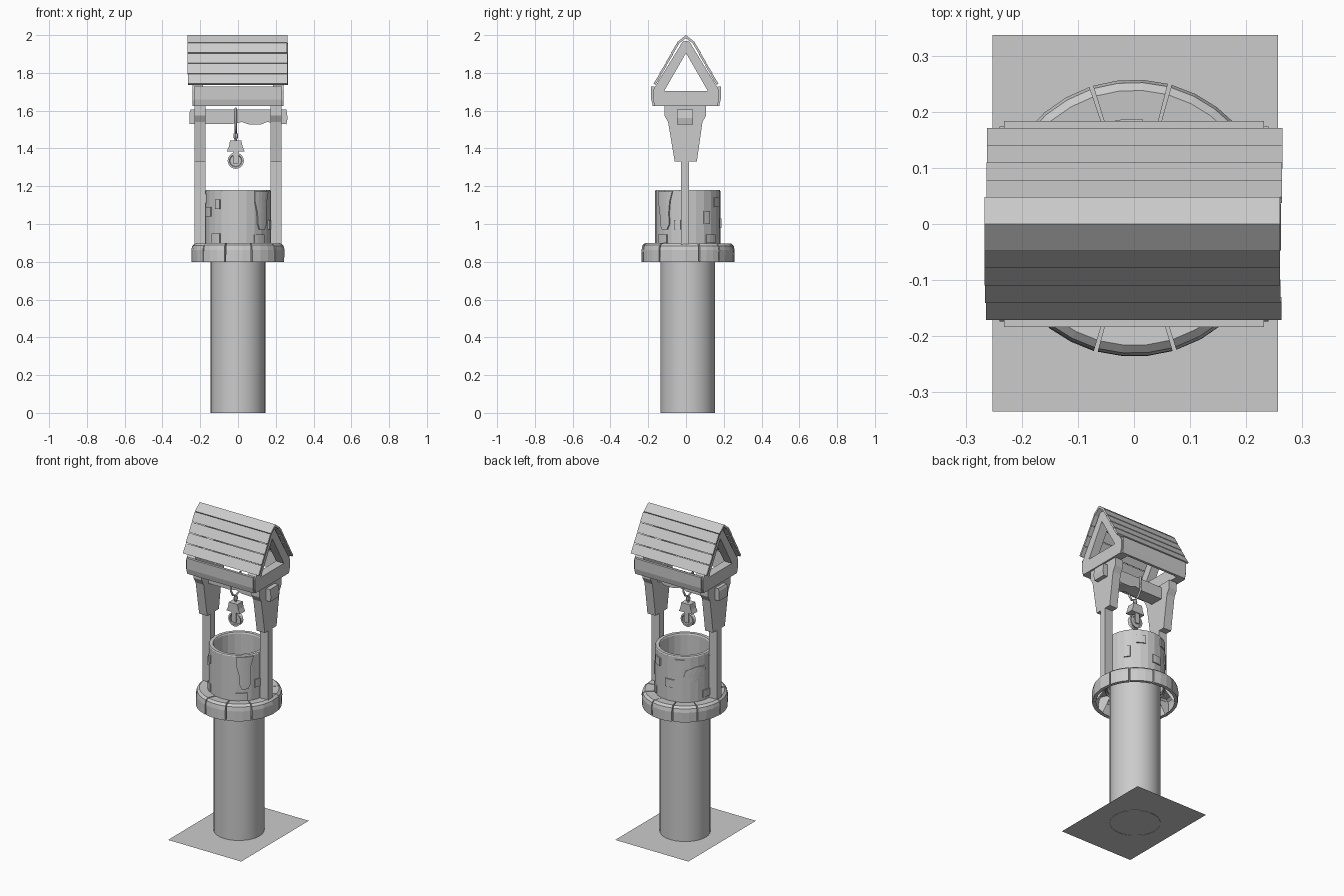
import bpy, bmesh, math, random
from mathutils import Vector

if "Cube" in bpy.data.objects:
    bpy.data.objects.remove(bpy.data.objects["Cube"])

random.seed(4)
CY = 0.009  # the masonry sits slightly behind centre


def finish(name, bm, smooth=False):
    bmesh.ops.recalc_face_normals(bm, faces=bm.faces)
    me = bpy.data.meshes.new(name)
    bm.to_mesh(me)
    bm.free()
    ob = bpy.data.objects.new(name, me)
    bpy.context.collection.objects.link(ob)
    if smooth:
        bpy.ops.object.select_all(action='DESELECT')
        ob.select_set(True)
        bpy.context.view_layer.objects.active = ob
        bpy.ops.object.shade_smooth_by_angle(angle=math.radians(35))
    return ob


def prism(name, pts, axis, lo, hi):
    """Extrude a 2D outline along x (pts = y,z) or y (pts = x,z)."""
    bm = bmesh.new()

    def put(p, d):
        return bm.verts.new((d, p[0], p[1]) if axis == 'x' else (p[0], d, p[1]))
    a = [put(p, lo) for p in pts]
    b = [put(p, hi) for p in pts]
    bm.faces.new(a)
    bm.faces.new(b)
    n = len(pts)
    for i in range(n):
        j = (i + 1) % n
        bm.faces.new((a[i], a[j], b[j], b[i]))
    return finish(name, bm)


def box(name, x0, x1, y0, y1, z0, z1):
    return prism(name, [(x0, z0), (x1, z0), (x1, z1), (x0, z1)], 'y', y0, y1)


def lathe(name, profile, n, cy=CY, a0=0, a1=360, smooth=False):
    """Turn an (r, z) profile round z; partial turns get capped ends."""
    bm = bmesh.new()
    full = a1 - a0 >= 360
    rings = []
    for i in range(n if full else n + 1):
        a = math.radians(a0 + (a1 - a0) * i / n)
        rings.append([bm.verts.new((r * math.cos(a), cy + r * math.sin(a), z)) for r, z in profile])
    for i in range(n):
        p, q = rings[i], rings[(i + 1) % len(rings)]
        for k in range(len(profile) - 1):
            bm.faces.new((p[k], q[k], q[k + 1], p[k + 1]))
    if not full:
        bm.faces.new(rings[0])
        bm.faces.new(rings[-1])
    return finish(name, bm, smooth)


def patch(name, rows, r=0.179, cols=4):
    """Raised curved stone on the wall; rows = (z, start angle, end angle)."""
    bm = bmesh.new()
    grid = []
    for z, a0, a1 in rows:
        row = []
        for c in range(cols + 1):
            a = math.radians(a0 + (a1 - a0) * c / cols)
            row.append(bm.verts.new((r * math.cos(a), CY + r * math.sin(a), z)))
        grid.append(row)
    for p, q in zip(grid, grid[1:]):
        for c in range(cols):
            bm.faces.new((p[c], p[c + 1], q[c + 1], q[c]))
    edge = [e for e in bm.edges if e.is_boundary]
    ext = bmesh.ops.extrude_edge_only(bm, edges=edge)
    for v in ext['geom']:
        if isinstance(v, bmesh.types.BMVert):
            d = Vector((v.co.x, v.co.y - CY, 0)).normalized()
            v.co -= d * 0.01
    return finish(name, bm)


# Ground sheet and shaft
bm = bmesh.new()
bm.faces.new([bm.verts.new(p) for p in
              ((-.253, -.335, .002), (.257, -.335, .002), (.257, .338, .002), (-.253, .338, .002))])
finish("ground_sheet", bm)
lathe("shaft", [(.145, 0), (.145, .88)], 32, smooth=True)

# Well wall with open top
lathe("well_wall", [(.145, .88), (.145, 1.172), (.149, 1.18), (.169, 1.18), (.173, 1.174), (.173, .88)], 24)

# Raised stones on the wall
patch("large_wall_stone", [(.97, -50, -38), (1.0, -54, -33), (1.06, -55, -34),
                           (1.12, -60, -32), (1.172, -60, -27)], .181)
patch("back_wall_stone", [(1.02, 128, 146), (1.05, 122, 158), (1.09, 126, 166), (1.11, 146, 164)], .178)
for a, z, w, h in ((205, 1.04, 20, .05), (228, .90, 18, .05), (232, 1.08, 10, .05), (-50, .90, 22, .045),
                   (-18, .97, 12, .05), (45, .90, 22, .045), (62, 1.09, 18, .05), (35, 1.0, 12, .07),
                   (95, .98, 20, .05), (115, 1.11, 18, .05), (170, .91, 20, .045), (185, 1.11, 16, .05)):
    patch("wall_brick", [(z, a - w / 2, a + w / 2), (z + h, a - w / 2, a + w / 2)], cols=3)

# Ring of ledge stones, open underneath
cuts = [14, 42, 75, 108, 142, 180, 222, 254, 287, 322, 374]
for a0, a1 in zip(cuts, cuts[1:]):
    d = random.uniform(-.003, .003)
    lathe("ledge_stone", [(.165, .893 + d), (.228, .898 + d), (.242, .886 + d), (.247, .862),
                          (.246 + d, .80), (.224, .80)], 3, .011, a0 + .8, a1 - .8)

# Posts, brackets and gable frames on both ends
for s in (-1, 1):
    lo, hi = sorted((s * .173, s * .229))
    box("post", lo, hi, -.026, .016, .88, 1.40)
    prism("post_bracket", [(-.06, 1.33), (.057, 1.33), (.087, 1.54), (.107, 1.575), (.107, 1.625),
                           (-.115, 1.625), (-.115, 1.575), (-.095, 1.54)], 'x', lo, hi)
    lo, hi = sorted((s * .185, s * .24))
    prism("gable_tie", [(-.165, 1.625), (.165, 1.625), (.174, 1.655), (.174, 1.71), (.115, 1.705),
                        (-.115, 1.705), (-.174, 1.71), (-.174, 1.655)], 'x', lo, hi)
    for t in (-1, 1):
        prism("gable_rafter", [(t * .174, 1.71), (t * .018, 1.965), (0, 1.97), (0, 1.905),
                               (t * .115, 1.705)], 'x', lo, hi)

# Eave boards and roof planks on both slopes
slope = [(.170, 1.742), (.139, 1.797), (.108, 1.851), (.077, 1.906), (.047, 1.960), (.0, 2.0)]
for s in (-1, 1):
    prism("eave_board", [(s * .160, 1.625), (s * .176, 1.625), (s * .184, 1.66), (s * .184, 1.727),
                         (s * .168, 1.727)], 'x', -.232, .232)
    for i in range(5):
        p, q = Vector(slope[i]), Vector(slope[i + 1])
        d = (q - p).normalized()
        n = Vector((d.y, -d.x))  # outward
        if i < 4:
            q = q - d * .003
        pts = [p + n * .002, q, q - n * .012, p - n * .010]
        if i == 4:
            pts[2] = Vector((0, 1.984))
        j = random.uniform(-.003, .003)
        prism("roof_plank", [(s * v.x, v.y) for v in pts], 'x', -.265 + j, .263 + j)

# Worn crossbeam
prism("crossbeam", [(-.257, 1.53), (-.03, 1.53), (.02, 1.54), (.06, 1.527), (.12, 1.526), (.155, 1.541),
                    (.20, 1.53), (.256, 1.528), (.263, 1.56), (.256, 1.606), (-.25, 1.606), (-.257, 1.59)],
      'y', -.047, .037)

# Rope looped over the beam and dropping to the pulley
HX, HY = -.012, -.005


def rope(name, pts, cyclic=False):
    cu = bpy.data.curves.new(name, 'CURVE')
    cu.dimensions = '3D'
    cu.bevel_depth = .006
    cu.bevel_resolution = 1
    sp = cu.splines.new('POLY')
    sp.points.add(len(pts) - 1)
    for p, (y, z) in zip(sp.points, pts):
        p.co = (HX, y, z, 1)
    sp.use_cyclic_u = cyclic
    bpy.context.collection.objects.link(bpy.data.objects.new(name, cu))


rope("rope_loop", [(-.053, 1.612), (.043, 1.612), (.045, 1.53), (.025, 1.495), (HY, 1.48),
                   (-.035, 1.495), (-.055, 1.53)], True)
rope("rope_drop", [(HY, 1.485), (HY, 1.43)])
lathe("rope_knot", [(.001, 1.485), (.011, 1.478), (.013, 1.462), (.009, 1.45), (.001, 1.447)],
      8, HY).location.x = HX

# Pulley block, straps and grooved wheel
prism("pulley_block", [(HX - .030, 1.442), (HX + .030, 1.442), (HX + .036, 1.41), (HX + .047, 1.385),
                       (HX - .047, 1.385), (HX - .036, 1.41)], 'y', HY - .026, HY + .026)
for s in (-1, 1):
    lo, hi = sorted((HY + s * .015, HY + s * .021))
    box("pulley_strap", HX - .015, HX + .015, lo, hi, 1.32, 1.387)
half = [(.001, .015), (.012, .015), (.014, .009), (.030, .009), (.033, .014), (.043, .014), (.037, .004)]
wheel = lathe("pulley_wheel", half + [(r, -z) for r, z in reversed(half)], 20, 0)
wheel.rotation_euler.x = math.pi / 2
wheel.location = (HX, HY, 1.335)
